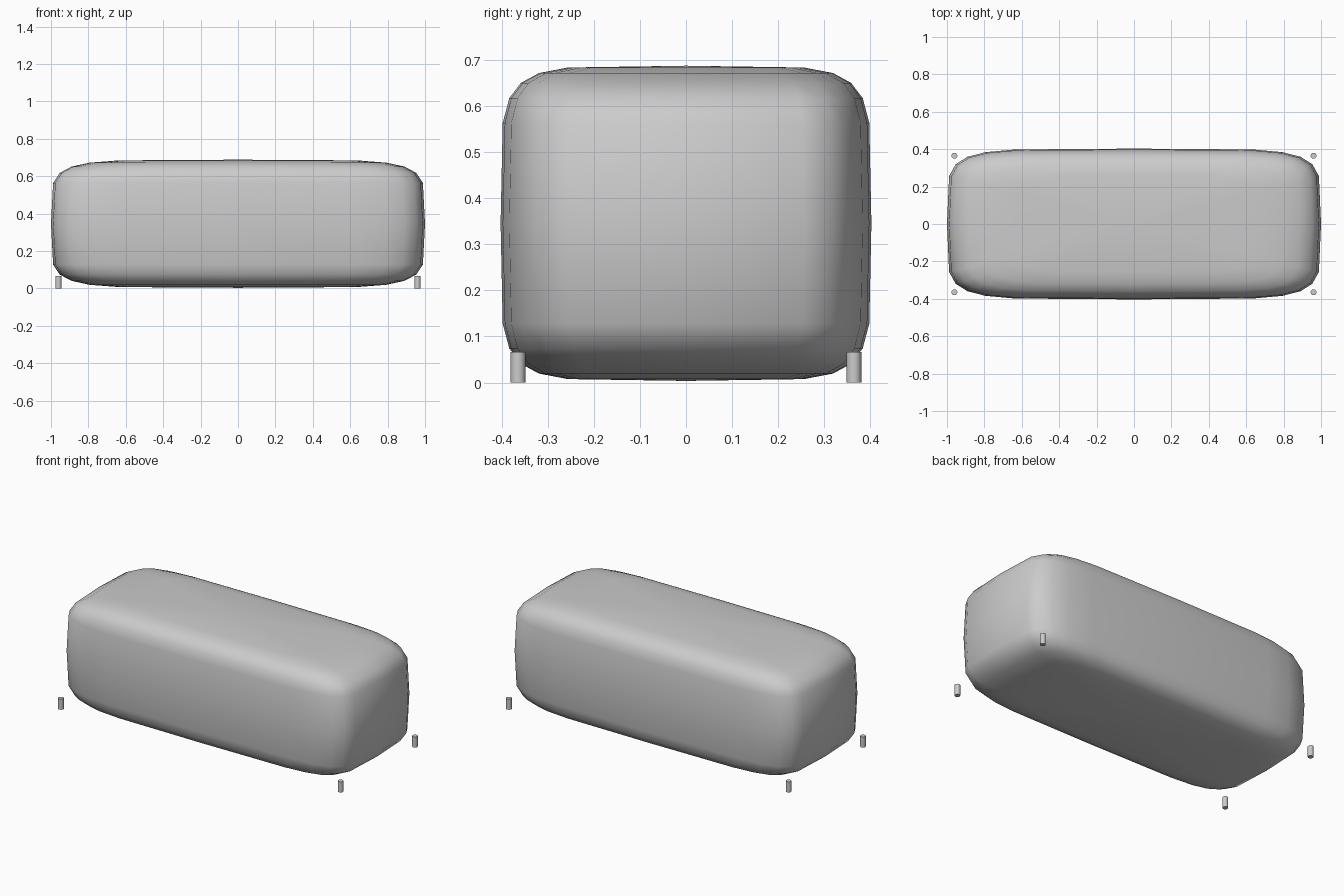
import bpy, bmesh, math

if "Cube" in bpy.data.objects:
    bpy.data.objects.remove(bpy.data.objects["Cube"])

HALF = (1.0, 0.403, 0.3425)   # half sizes of the body
CENTRE_Z = 0.346
POWER = 1 / 3                 # superellipsoid squareness


def squared(v):
    return 0.0 if abs(v) < 1e-5 else math.copysign(abs(v) ** POWER, v)


# Body: a UV sphere pushed out into a soft-cornered block
bm = bmesh.new()
N, RINGS = 24, 12
top = bm.verts.new((0, 0, CENTRE_Z + HALF[2]))
rings = []
for i in range(1, RINGS):
    lat = math.pi / 2 - math.pi * i / RINGS
    r, z = squared(math.cos(lat)), squared(math.sin(lat))
    rings.append([bm.verts.new((HALF[0] * r * squared(math.cos(2 * math.pi * j / N)),
                                HALF[1] * r * squared(math.sin(2 * math.pi * j / N)),
                                CENTRE_Z + HALF[2] * z)) for j in range(N)])
bottom = bm.verts.new((0, 0, CENTRE_Z - HALF[2]))
for j in range(N):
    k = (j + 1) % N
    bm.faces.new((top, rings[0][j], rings[0][k]))
    bm.faces.new((bottom, rings[-1][k], rings[-1][j]))
    for a, b in zip(rings, rings[1:]):
        bm.faces.new((a[j], b[j], b[k], a[k]))
for f in bm.faces:
    f.smooth = True
mesh = bpy.data.meshes.new("body")
bm.to_mesh(mesh)
bm.free()
bpy.context.collection.objects.link(bpy.data.objects.new("body", mesh))

# Four small round feet at the corners
for sx, side in ((-1, "left"), (1, "right")):
    for sy, end in ((-1, "front"), (1, "back")):
        bpy.ops.mesh.primitive_cylinder_add(vertices=16, radius=0.016, depth=0.066,
                                            location=(sx * 0.96, sy * 0.365, 0.033))
        foot = bpy.context.object
        foot.name = f"{end}_{side}_foot"
        bpy.ops.object.shade_smooth_by_angle()
